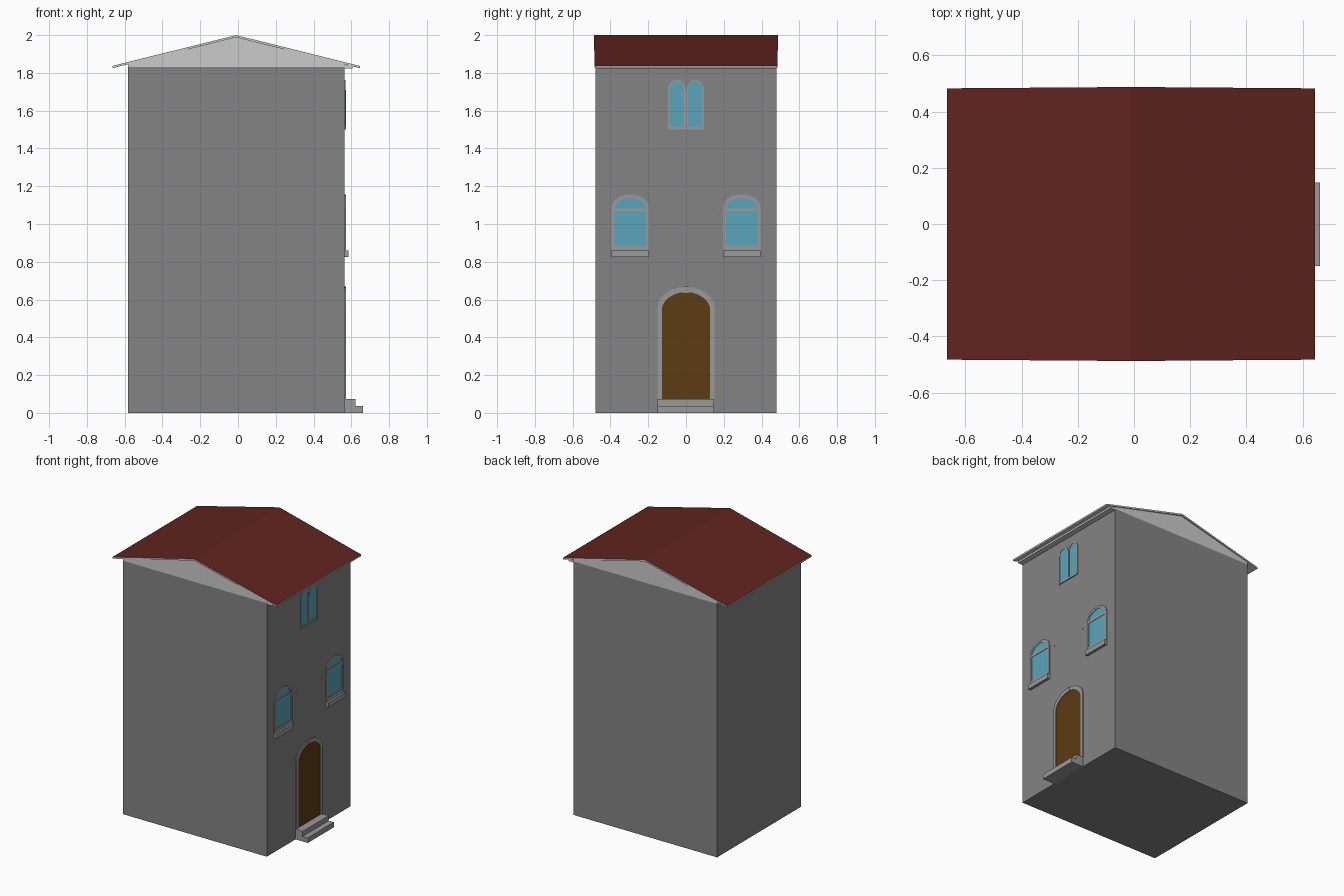
import bpy, bmesh, math

if "Cube" in bpy.data.objects:
    bpy.data.objects.remove(bpy.data.objects["Cube"])

def material(name, rgb):
    m = bpy.data.materials.new(name)
    m.diffuse_color = (*rgb, 1)
    m.use_nodes = True
    m.node_tree.nodes["Principled BSDF"].inputs["Base Color"].default_value = m.diffuse_color
    return m

STONE = material("stone", (0.23, 0.23, 0.23))
TRIM = material("trim", (0.32, 0.32, 0.32))
PALE = material("pale_plaster", (0.7, 0.7, 0.7))
TILE = material("roof_tile", (0.12, 0.018, 0.014))
GLASS = material("glass", (0.1, 0.38, 0.5))
WOOD = material("wood", (0.11, 0.045, 0.007))
WALL = 0.565   # x of the facade

def finish(name, bm, *mats):
    bmesh.ops.recalc_face_normals(bm, faces=bm.faces)
    me = bpy.data.meshes.new(name)
    bm.to_mesh(me)
    bm.free()
    for m in mats:
        me.materials.append(m)
    ob = bpy.data.objects.new(name, me)
    bpy.context.collection.objects.link(ob)
    return ob

def prism(name, pts, axis, a, b, *mats):
    """Extrude a 2D outline from a to b along x (outline y,z) or y (outline x,z)."""
    bm = bmesh.new()
    place = (lambda u, v, d: (d, u, v)) if axis == 'x' else (lambda u, v, d: (u, d, v))
    face = bm.faces.new([bm.verts.new(place(u, v, a)) for u, v in pts])
    new = bmesh.ops.extrude_face_region(bm, geom=[face])["geom"]
    shift = place(0, 0, b - a)
    bmesh.ops.translate(bm, vec=shift, verts=[g for g in new if isinstance(g, bmesh.types.BMVert)])
    return finish(name, bm, *mats)

def box(name, x0, x1, y0, y1, z0, z1, mat):
    return prism(name, [(y0, z0), (y1, z0), (y1, z1), (y0, z1)], 'x', x0, x1, mat)

def arch(cy, half, z0, spring, top, power=1.0, n=12):
    """Arched outline, open at the sill, listed from right foot to left foot."""
    pts = [(cy + half, z0)]
    for i in range(n + 1):
        t = math.pi * i / n
        pts.append((cy + half * math.cos(t), spring + (top - spring) * math.sin(t) ** power))
    return pts + [(cy - half, z0)]

def arch_frame(name, outer, inner, x1, mat):
    """Band between two matching arched outlines."""
    return prism(name, outer + inner[::-1], 'x', WALL - 0.01, x1, mat)

# Tower body and gable infill
box("house_body", -0.583, WALL, -0.478, 0.478, 0, 1.83, STONE)
prism("gable_infill", [(-0.583, 1.83), (WALL, 1.83), (WALL, 1.85), (-0.01, 1.99), (-0.583, 1.85)],
      'y', -0.478, 0.478, PALE)

# Folded roof slab with tiles on the upper faces only
roof = prism("roof", [(-0.665, 1.825), (-0.665, 1.837), (-0.01, 2.0), (0.645, 1.837), (0.645, 1.825),
                      (-0.01, 1.988)], 'y', -0.483, 0.483, PALE, TILE)
for p in roof.data.polygons:
    p.material_index = 1 if p.normal.z > 0.5 else 0
for v in roof.data.vertices:
    if abs(v.co.x) < 0.1:
        v.co.y *= 1.01
box("eaves_cornice", WALL, 0.605, -0.478, 0.478, 1.822, 1.838, PALE)

# Door, surround and keystone
prism("door", arch(0, 0.132, 0.07, 0.55, 0.645, 1.15), 'x', WALL - 0.01, WALL + 0.002, WOOD)
arch_frame("door_surround", arch(0, 0.15, 0.07, 0.565, 0.667, 1.1),
           arch(0, 0.128, 0.07, 0.55, 0.64, 1.15), 0.571, TRIM)
box("door_keystone", WALL, 0.573, -0.014, 0.014, 0.635, 0.668, TRIM)

# Front steps
box("lower_step", WALL - 0.01, 0.663, -0.15, 0.147, 0, 0.037, TRIM)
box("upper_step", WALL - 0.01, 0.622, -0.15, 0.147, 0.037, 0.073, TRIM)

# Middle floor windows
for side, s in (("left", -1), ("right", 1)):
    cy = 0.295 * s
    prism(side + "_window_glass", arch(cy, 0.09, 0.87, 1.08, 1.145), 'x', WALL - 0.01, WALL + 0.002, GLASS)
    arch_frame(side + "_window_frame", arch(cy, 0.099, 0.86, 1.085, 1.157),
               arch(cy, 0.084, 0.86, 1.08, 1.14), 0.571, TRIM)
    box(side + "_window_transom", WALL, 0.57, cy - 0.09, cy + 0.09, 1.068, 1.086, TRIM)
    box(side + "_window_bottom_rail", WALL, 0.571, cy - 0.09, cy + 0.09, 0.86, 0.886, TRIM)
    box(side + "_window_sill", WALL - 0.01, 0.585, cy - 0.099, cy + 0.099, 0.825, 0.86, TRIM)
    # Small shutter hook in the wall
    box(side + "_shutter_hook", WALL - 0.01, 0.57, 0.146 * s - 0.003, 0.146 * s + 0.003, 1.052, 1.06, TRIM)

# Paired top window
for side, s in (("left", -1), ("right", 1)):
    cy = 0.049 * s
    prism(side + "_top_glass", arch(cy, 0.042, 1.51, 1.715, 1.757), 'x', WALL - 0.01, WALL + 0.002, GLASS)
    arch_frame(side + "_top_frame", arch(cy, 0.046, 1.505, 1.715, 1.763),
               arch(cy, 0.039, 1.505, 1.715, 1.754), 0.57, TRIM)
box("top_window_base", WALL - 0.01, 0.572, -0.095, 0.095, 1.5, 1.513, TRIM)
box("top_window_column", WALL - 0.01, 0.572, -0.006, 0.006, 1.513, 1.71, TRIM)
